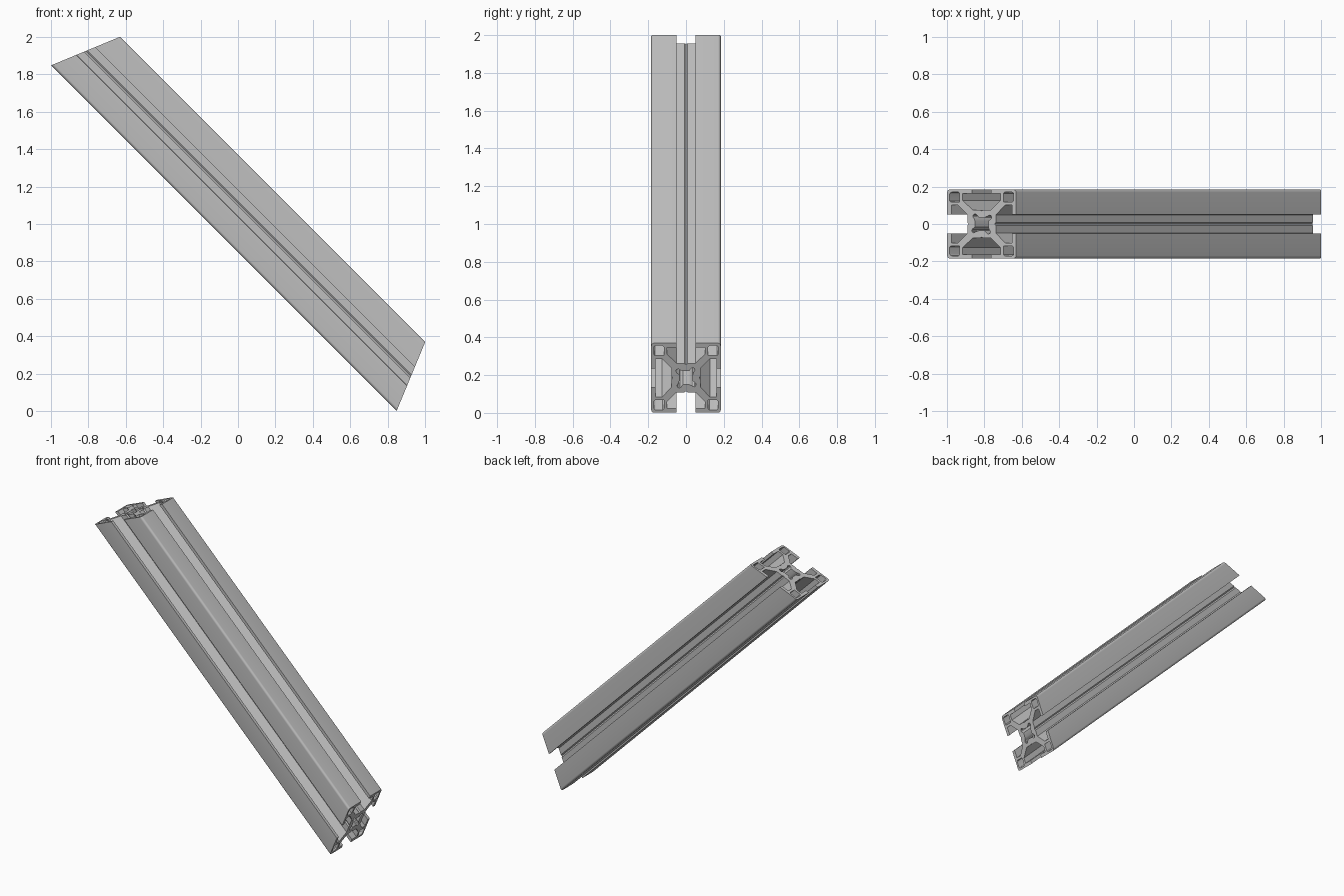
import bpy, bmesh, math
from mathutils import Vector

if "Cube" in bpy.data.objects:
    bpy.data.objects.remove(bpy.data.objects["Cube"])

MM = 0.368 / 30                      # profile drawn in a 30 unit square
HALF_LEN = 1.230                     # half length along the centre line
MITRE = math.tan(math.radians(22.5))  # slope of both end cuts


def arc(cx, cy, r, a0, a1, n):
    return [(cx + r * math.cos(math.radians(a0 + (a1 - a0) * i / n)),
             cy + r * math.sin(math.radians(a0 + (a1 - a0) * i / n))) for i in range(n + 1)]


def rot(points, k):
    for _ in range(k):
        points = [(-y, x) for x, y in points]
    return points


def add_loop(curve, points):
    s = curve.splines.new('POLY')
    s.points.add(len(points) - 1)
    for p, (x, y) in zip(s.points, points):
        p.co = (x * MM, y * MM, 0, 1)
    s.use_cyclic_u = True


# Slotted outline: half a slot, a rounded corner, then its mirror; four turns
half = [(6.2, 0.7), (6.2, 4.0), (10.3, 8.25), (13.2, 8.25), (13.2, 4.1), (15, 4.1)]
quarter = ([(5.7, 0)] + half + arc(13.8, 13.8, 1.2, 0, 90, 5)
           + [(y, x) for x, y in reversed(half)])
curve = bpy.data.curves.new("profile", 'CURVE')
curve.dimensions = '2D'
curve.fill_mode = 'BOTH'
curve.extrude = 1.0
add_loop(curve, [p for k in range(4) for p in rot(quarter, k)])

# Square hollow in each corner
hole = [(9.6, 9.6), (13.4, 9.6), (13.9, 10.1)] + arc(13.0, 13.0, 0.9, 0, 90, 3) \
    + [(10.1, 13.9), (9.6, 13.4)]
for k in range(4):
    add_loop(curve, rot(hole, k))

# Centre bore with four rounded lobes
lobe = [(2.9, -1.3), (2.9, 1.3)] + arc(3.4, 2.9, 0.95, -60, 150, 6)
add_loop(curve, [p for k in range(4) for p in rot(lobe, k)])

# Turn the profile into a solid bar
helper = bpy.data.objects.new("profile_helper", curve)
bpy.context.scene.collection.objects.link(helper)
bpy.context.view_layer.update()
dg = bpy.context.evaluated_depsgraph_get()
mesh = bpy.data.meshes.new_from_object(helper.evaluated_get(dg))
bpy.data.objects.remove(helper)

# Shear the ends to the mitre and lean the bar at 45 degrees
centre = Vector((0.055, 0, 1.055))
across = Vector((1, 0, 1)).normalized()
along = Vector((1, 0, -1)).normalized()
bm = bmesh.new()
bm.from_mesh(mesh)
for v in bm.verts:
    u, w, side = v.co.x, v.co.y, (1 if v.co.z > 0 else -1)
    v.co = centre + across * u + Vector((0, w, 0)) + along * side * (HALF_LEN - u * MITRE)
bmesh.ops.remove_doubles(bm, verts=bm.verts, dist=0.0002)
bmesh.ops.recalc_face_normals(bm, faces=bm.faces)
bm.to_mesh(mesh)
bm.free()

mat = bpy.data.materials.new("aluminium grey")
mat.diffuse_color = (0.52, 0.52, 0.52, 1)
mat.use_nodes = True
mat.node_tree.nodes["Principled BSDF"].inputs["Base Color"].default_value = mat.diffuse_color
mesh.materials.clear()
mesh.materials.append(mat)
bar = bpy.data.objects.new("slotted_bar", mesh)
bpy.context.scene.collection.objects.link(bar)
bpy.context.view_layer.objects.active = bar
bar.select_set(True)
bpy.ops.object.shade_smooth_by_angle(angle=math.radians(30))
